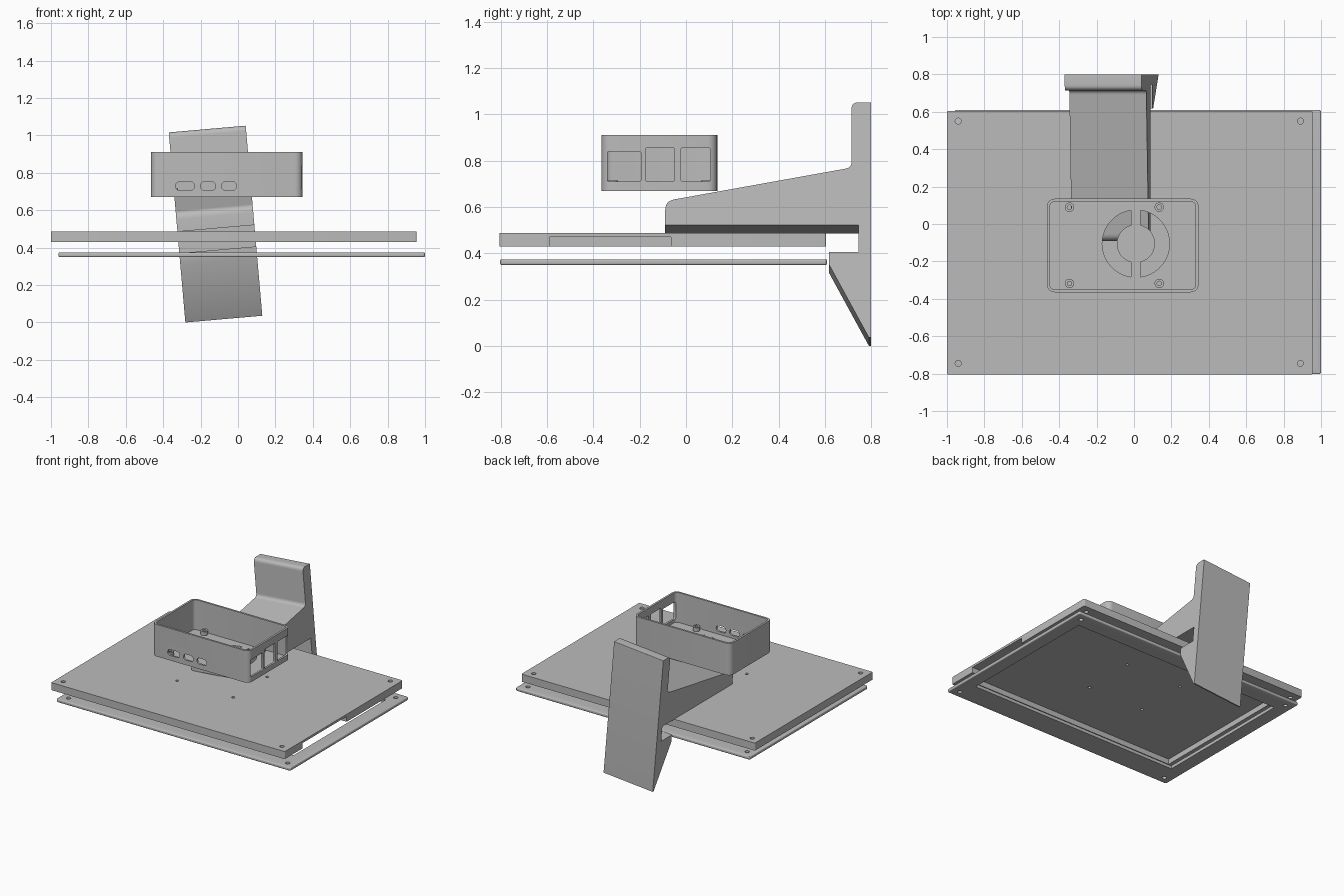
import bpy, bmesh, math
from mathutils import Matrix, Vector

if "Cube" in bpy.data.objects:
    bpy.data.objects.remove(bpy.data.objects["Cube"])

grey = bpy.data.materials.new("plain_grey")
grey.use_nodes = True
grey.diffuse_color = (0.5, 0.5, 0.5, 1)
grey.node_tree.nodes["Principled BSDF"].inputs["Base Color"].default_value = (0.5, 0.5, 0.5, 1)


def finish(name, bm):
    bmesh.ops.recalc_face_normals(bm, faces=bm.faces)
    mesh = bpy.data.meshes.new(name)
    bm.to_mesh(mesh)
    bm.free()
    mesh.materials.append(grey)
    obj = bpy.data.objects.new(name, mesh)
    bpy.context.collection.objects.link(obj)
    return obj


def block(name, x, y, z, radius=0, axis=2, segments=5):
    """Box between ranges, with the edges parallel to one axis rounded."""
    bm = bmesh.new()
    bmesh.ops.create_cube(bm, size=1)
    for v in bm.verts:
        v.co = Vector([(r[0] + r[1]) / 2 + c * (r[1] - r[0]) for r, c in zip((x, y, z), v.co)])
    if radius:
        edges = [e for e in bm.edges
                 if abs((e.verts[0].co - e.verts[1].co).normalized()[axis]) > 0.9]
        bmesh.ops.bevel(bm, geom=edges, offset=radius, segments=segments,
                        affect='EDGES', profile=0.5)
    return finish(name, bm)


def cylinder(name, x, y, z, radius):
    bm = bmesh.new()
    bmesh.ops.create_cone(bm, cap_ends=True, segments=24, radius1=radius, radius2=radius,
                          depth=z[1] - z[0],
                          matrix=Matrix.Translation((x, y, (z[0] + z[1]) / 2)))
    return finish(name, bm)


def prism(name, points, offset):
    bm = bmesh.new()
    face = bm.faces.new([bm.verts.new(p) for p in points])
    new = bmesh.ops.extrude_face_region(bm, geom=[face])["geom"]
    bmesh.ops.translate(bm, vec=offset, verts=[g for g in new if isinstance(g, bmesh.types.BMVert)])
    return finish(name, bm)


def activate(obj):
    bpy.ops.object.select_all(action='DESELECT')
    obj.select_set(True)
    bpy.context.view_layer.objects.active = obj


def cut(obj, cutter):
    cutter.hide_render = True
    mod = obj.modifiers.new("cut", 'BOOLEAN')
    mod.operation = 'DIFFERENCE'
    mod.solver = 'EXACT'
    mod.object = cutter
    activate(obj)
    bpy.ops.object.modifier_apply(modifier=mod.name)
    bpy.data.objects.remove(cutter)


def smooth(obj):
    activate(obj)
    bpy.ops.object.shade_smooth_by_angle(angle=math.radians(35))


# Display case: shallow tray, open underneath
case = block("display_case", (-1, 0.955), (-0.805, 0.605), (0.43, 0.487), 0.008)
cut(case, block("cutter", (-0.89, 0.85), (-0.69, 0.49), (0.4, 0.47)))
cut(case, block("cutter", (0.8, 1), (-0.59, -0.065), (0.4, 0.47)))
for x in (-0.94, 0.89):
    for y in (-0.745, 0.55):
        cut(case, cylinder("cutter", x, y, (0.4, 0.6), 0.016))
for x in (-0.31, 0.16):
    for y in (-0.285, 0.12):
        cut(case, cylinder("cutter", x, y, (0.4, 0.6), 0.011))
smooth(case)

# Front bezel: thin ring with rounded edges
bezel = block("bezel_frame", (-0.96, 1), (-0.803, 0.61), (0.35, 0.374), 0.012)
bevel = bezel.modifiers.new("edge", 'BEVEL')
bevel.width = 0.006
bevel.segments = 3
activate(bezel)
bpy.ops.object.modifier_apply(modifier="edge")
cut(bezel, block("cutter", (-0.855, 0.9), (-0.62, 0.48), (0.3, 0.4)))
for x in (-0.897, 0.937):
    for y in (-0.745, 0.55):
        cut(bezel, cylinder("cutter", x, y, (0.3, 0.4), 0.016))
smooth(bezel)

# Electronics box: open tray with rounded corners
tray = block("electronics_box", (-0.465, 0.345), (-0.365, 0.135), (0.67, 0.912), 0.04)
cut(tray, block("cutter", (-0.45, 0.33), (-0.35, 0.12), (0.686, 1), 0.027))

# Port windows in the side wall
for y, top in (((-0.34, -0.195), 0.84), ((-0.175, -0.05), 0.856), ((-0.022, 0.105), 0.856)):
    cut(tray, block("cutter", (0.3, 0.4), y, (0.71, top), 0.008, axis=0))

# Rounded slots in the front wall
for x, half in ((-0.283, 0.05), (-0.16, 0.04), (-0.048, 0.04)):
    cut(tray, block("cutter", (x - half, x + half), (-0.4, -0.34), (0.707, 0.752), 0.02, axis=1))

# Two curved vents in the floor
outer, inner, gap = 0.18, 0.102, 0.026
for side in (-1, 1):
    points = []
    for radius, direction in ((outer, 1), (inner, -1)):
        start = math.asin(gap / radius)
        for i in range(21):
            t = start + (math.pi - 2 * start) * i / 20
            t = t if direction > 0 else math.pi - t
            points.append((0.01 + side * radius * math.sin(t),
                           -0.105 + radius * math.cos(t), 0.6))
    cut(tray, prism("cutter", points, (0, 0, 0.1)))

# Hollow mounting posts
for i, (x, y) in enumerate([(x, y) for x in (-0.345, 0.135) for y in (-0.318, 0.09)]):
    post = cylinder(f"mounting_post_{i + 1}", x, y, (0.684, 0.715), 0.025)
    for part in (post, tray):
        cut(part, cylinder("cutter", x, y, (0.6, 0.8), 0.012))
    smooth(post)
smooth(tray)

# Stand: side profile (y, z, corner radius) extruded across and tilted
profile = [(0.8, 0, 0), (0.8, 1.02, 0.004), (0.715, 1.02, 0.03), (0.715, 0.737, 0.025),
           (-0.09, 0.592, 0.04), (-0.09, 0.487, 0), (0.745, 0.487, 0), (0.745, 0.372, 0),
           (0.617, 0.372, 0), (0.617, 0.318, 0), (0.79, 0, 0)]
outline = []
for i, (y, z, r) in enumerate(profile):
    p = Vector((0, y, z))
    if not r:
        outline.append(p)
        continue
    before = Vector((0, *profile[i - 1][:2]))
    after = Vector((0, *profile[(i + 1) % len(profile)][:2]))
    a = p + (before - p).normalized() * r
    b = p + (after - p).normalized() * r
    for k in range(7):
        t = k / 6
        outline.append(a * (1 - t) ** 2 + p * 2 * t * (1 - t) + b * t ** 2)
stand = prism("stand", outline, (-0.413, 0, 0))
stand.data.transform(Matrix.Translation((0.13, 0, 0.036)) @ Matrix.Rotation(math.radians(-5), 4, 'Y'))
smooth(stand)
